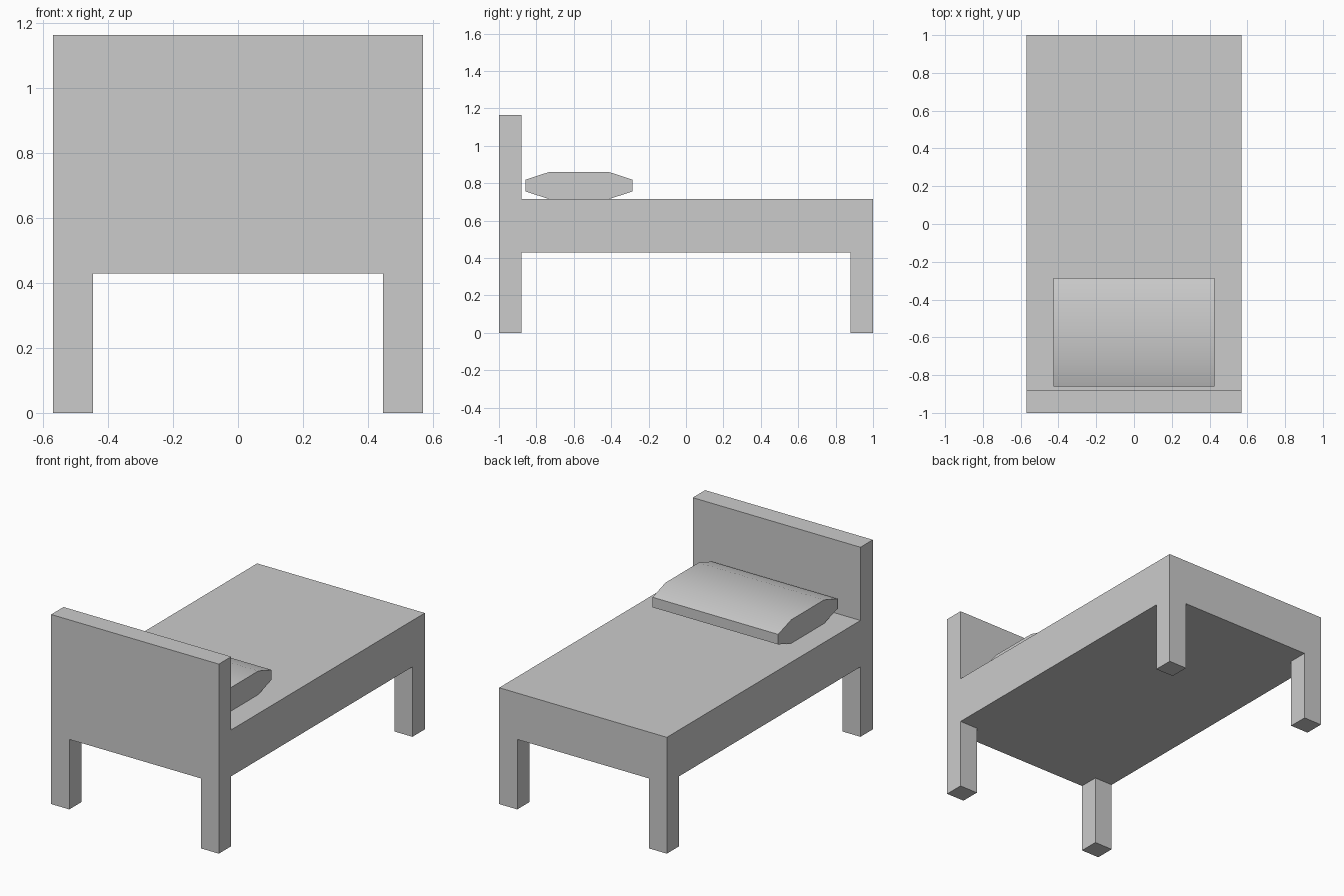
import bpy, bmesh, math
from mathutils import Vector

if "Cube" in bpy.data.objects:
    bpy.data.objects.remove(bpy.data.objects["Cube"], do_unlink=True)

HALF_W, HALF_L = 0.57, 1.0          # half width and half length
LEG_X, LEG_Y = 0.447, 0.88          # inner corner of the legs
LEG_TOP, BED_TOP, HEAD_TOP = 0.43, 0.715, 1.165

grey = bpy.data.materials.new("plain_grey")
grey.use_nodes = True
grey.diffuse_color = (0.6, 0.6, 0.6, 1)
grey.node_tree.nodes["Principled BSDF"].inputs["Base Color"].default_value = (0.6, 0.6, 0.6, 1)


def finish(name, bm):
    bmesh.ops.recalc_face_normals(bm, faces=bm.faces[:])
    mesh = bpy.data.meshes.new(name)
    bm.to_mesh(mesh)
    bm.free()
    mesh.materials.append(grey)
    obj = bpy.data.objects.new(name, mesh)
    bpy.context.collection.objects.link(obj)
    return obj


def pull(bm, faces, z):
    """Extrude a set of horizontal faces to height z."""
    result = bmesh.ops.extrude_face_region(bm, geom=faces)
    bmesh.ops.delete(bm, geom=faces, context='FACES')
    for item in result["geom"]:
        if isinstance(item, bmesh.types.BMVert):
            item.co.z = z


def faces_at(bm, z, rule):
    return [f for f in bm.faces if abs(f.normal.z) > 0.9
            and abs(f.calc_center_median().z - z) < 1e-4
            and rule(f.calc_center_median())]


# Bed frame: a slab divided where the legs and headboard begin
bm = bmesh.new()
bmesh.ops.create_cube(bm, size=1)
for v in bm.verts:
    v.co = (v.co.x * 2 * HALF_W, v.co.y * 2 * HALF_L,
            BED_TOP if v.co.z > 0 else LEG_TOP)
for axis, cut in ((Vector((1, 0, 0)), LEG_X), (Vector((0, 1, 0)), LEG_Y)):
    for side in (-1, 1):
        bmesh.ops.bisect_plane(bm, geom=bm.verts[:] + bm.edges[:] + bm.faces[:],
                               plane_co=axis * cut * side, plane_no=axis)
bm.normal_update()

# Four legs pulled down, headboard pulled up
legs = faces_at(bm, LEG_TOP, lambda c: abs(c.x) > LEG_X and abs(c.y) > LEG_Y)
headboard = faces_at(bm, BED_TOP, lambda c: c.y < -LEG_Y)
pull(bm, legs, 0)
pull(bm, headboard, HEAD_TOP)
bmesh.ops.recalc_face_normals(bm, faces=bm.faces[:])
bmesh.ops.dissolve_limit(bm, angle_limit=math.radians(1),
                         verts=bm.verts[:], edges=bm.edges[:])
finish("bed_frame", bm)

# Pillow: an eight-sided section swept across the bed
bm = bmesh.new()
quarter = [(0.287, 0.031), (0.16, 0.0725)]
half = quarter + [(-y, z) for y, z in reversed(quarter)]
section = half + [(-y, -z) for y, z in half]
end = bm.faces.new([bm.verts.new((-0.427, y - 0.572, z + 0.7875)) for y, z in section])
swept = bmesh.ops.extrude_face_region(bm, geom=[end])
bmesh.ops.translate(bm, vec=(0.854, 0, 0),
                    verts=[g for g in swept["geom"] if isinstance(g, bmesh.types.BMVert)])
if end.is_valid and not any(len(f.verts) == 8 and f.calc_center_median().x < 0 for f in bm.faces):
    bm.faces.new(end.verts)
pillow = finish("pillow", bm)

bpy.ops.object.select_all(action='DESELECT')
pillow.select_set(True)
bpy.context.view_layer.objects.active = pillow
bpy.ops.object.shade_smooth_by_angle(angle=math.radians(30))
